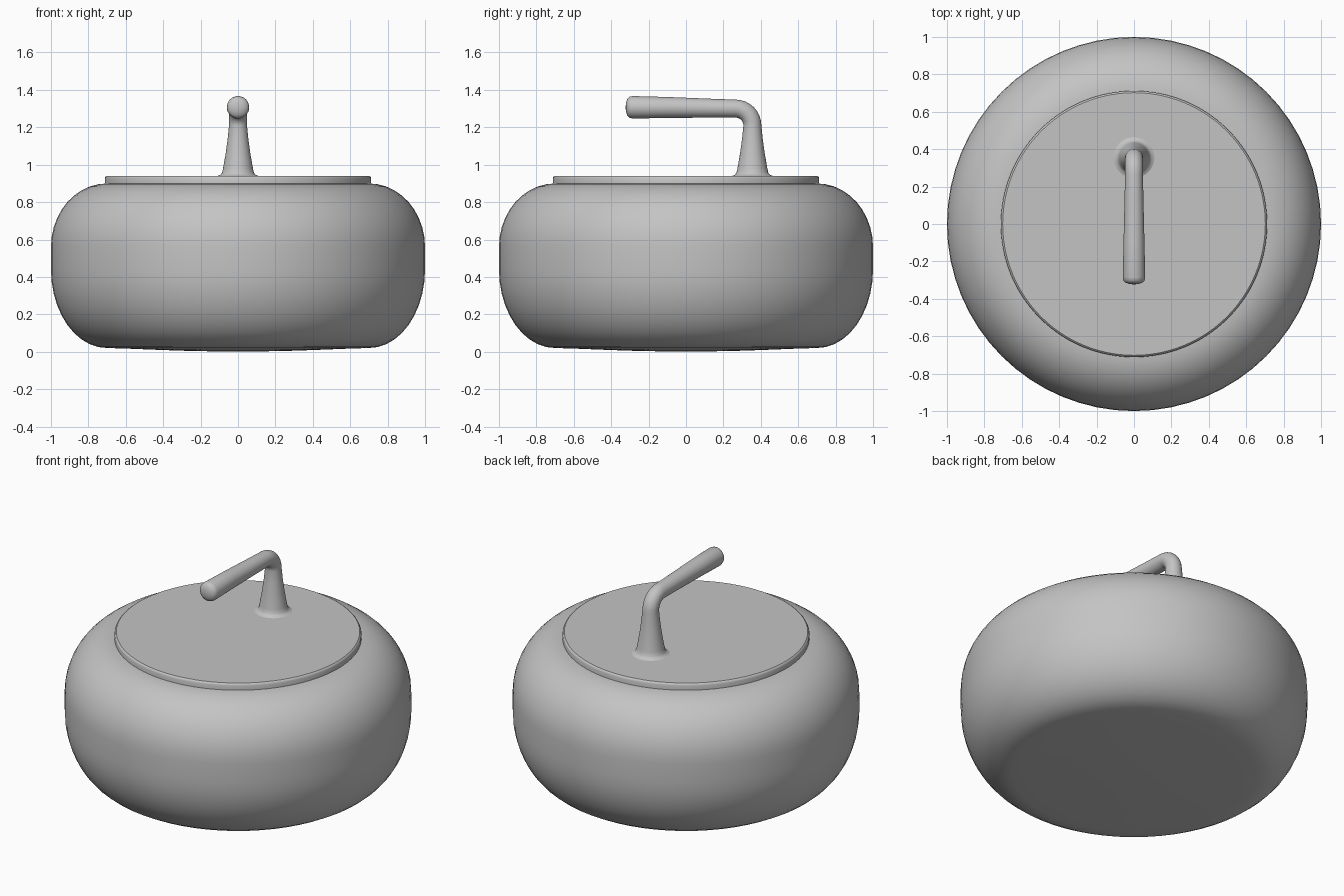
import bpy, bmesh, math
from mathutils import Vector

if "Cube" in bpy.data.objects:
    bpy.data.objects.remove(bpy.data.objects["Cube"])

grey = bpy.data.materials.new("granite grey")
grey.diffuse_color = (0.55, 0.55, 0.55, 1)
grey.use_nodes = True
grey.node_tree.nodes["Principled BSDF"].inputs["Base Color"].default_value = grey.diffuse_color


def skin(name, rings, angle):
    """Skin rings of points; a single-point ring closes an end."""
    bm = bmesh.new()
    loops = [[bm.verts.new(p) for p in ring] for ring in rings]
    for a, b in zip(loops, loops[1:]):
        n = max(len(a), len(b))
        for i in range(n):
            j = (i + 1) % n
            if len(a) == 1:
                bm.faces.new((a[0], b[j], b[i]))
            elif len(b) == 1:
                bm.faces.new((a[i], a[j], b[0]))
            else:
                bm.faces.new((a[i], a[j], b[j], b[i]))
    bmesh.ops.recalc_face_normals(bm, faces=bm.faces)
    me = bpy.data.meshes.new(name)
    bm.to_mesh(me)
    bm.free()
    me.materials.append(grey)
    ob = bpy.data.objects.new(name, me)
    bpy.context.collection.objects.link(ob)
    bpy.ops.object.select_all(action='DESELECT')
    ob.select_set(True)
    bpy.context.view_layer.objects.active = ob
    bpy.ops.object.shade_smooth_by_angle(angle=math.radians(angle))
    return ob


def circle(c, r, u, v, n):
    if r == 0:
        return [c]
    return [c + r * (math.cos(t) * u + math.sin(t) * v)
            for t in (2 * math.pi * i / n for i in range(n))]


X, Y = Vector((1, 0, 0)), Vector((0, 1, 0))


def lathe(name, profile, n):
    return skin(name, [circle(Vector((0, 0, z)), r, X, Y, n) for r, z in profile], 35)


# stone body: slightly domed base, rounded shoulders, flat band
K = 10
lower = [(0.70 + 0.30 * math.sin(t), 0.44 - 0.42 * math.cos(t))
         for t in (math.pi / 2 * i / K for i in range(K + 1))]
upper = [(0.70 + 0.30 * math.cos(t), 0.56 + 0.34 * math.sin(t))
         for t in (math.pi / 2 * i / K for i in range(K + 1))]
lathe("stone_body", [(0, 0), (0.25, 0.004), (0.4, 0.009), (0.6, 0.017)]
      + lower + upper + [(0, 0.9)], 64)

# thin lid disc with a softened rim
lathe("lid_disc", [(0, 0.89), (0.712, 0.89), (0.712, 0.927), (0.709, 0.935),
                   (0.702, 0.94), (0, 0.94)], 96)

# handle: flared post, bend, then grip swelling toward a rounded end
# path entries: y, z, radius, direction angle (90 = up, 180 = toward the front)
path = [(0.355, 0.935, 0, 90), (0.355, 0.938, 0.115, 90), (0.355, 0.945, 0.095, 90),
        (0.355, 0.957, 0.085, 90), (0.355, 0.98, 0.08, 90), (0.355, 1.06, 0.066, 90),
        (0.355, 1.14, 0.055, 90)]
for i in range(9):
    a = math.pi / 2 * i / 8
    path.append((0.265 + 0.09 * math.cos(a), 1.21 + 0.09 * math.sin(a),
                 0.048, 90 + math.degrees(a)))
path += [(0.15, 1.302, 0.050, 180), (-0.1, 1.306, 0.056, 180)]
for y, r in ((-0.285, 0.060), (-0.303, 0.056), (-0.313, 0.046),
             (-0.321, 0.025), (-0.323, 0)):
    path.append((y, 1.307, r, 180))
rings = []
for y, z, r, a in path:
    a = math.radians(a)
    side = Vector((0, -math.sin(a), math.cos(a)))
    rings.append(circle(Vector((0, y, z)), r, X, side, 32))
skin("handle", rings, 60)
